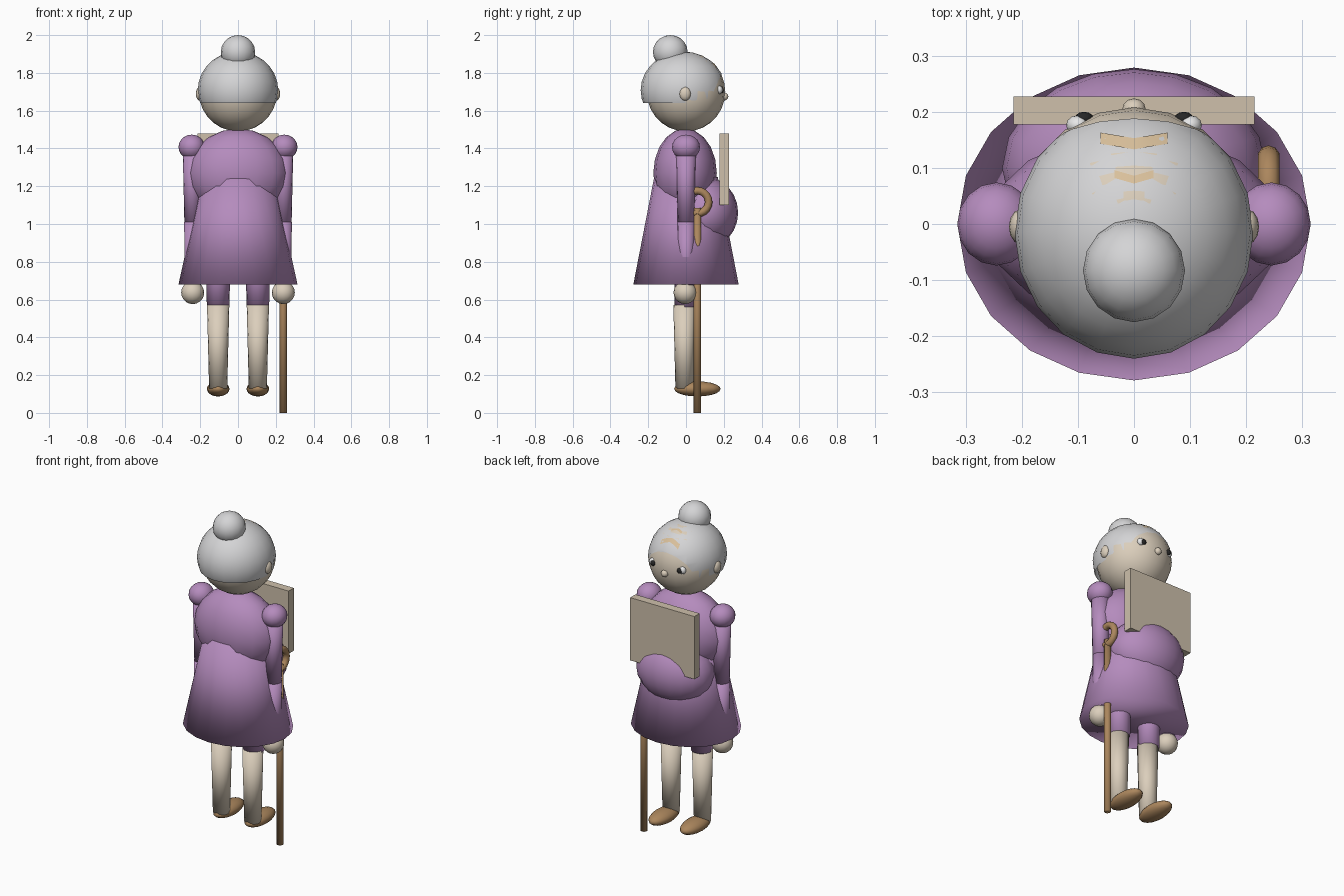
import bpy, bmesh, math
from mathutils import Vector

cube = bpy.data.objects.get("Cube")
if cube:
    bpy.data.objects.remove(cube, do_unlink=True)


def material(name, r, g, b):
    m = bpy.data.materials.new(name)
    m.use_nodes = True
    m.diffuse_color = (r, g, b, 1)
    bsdf = next(n for n in m.node_tree.nodes if n.type == 'BSDF_PRINCIPLED')
    bsdf.inputs["Base Color"].default_value = (r, g, b, 1)
    return m


purple = material("purple_cloth", .46, .26, .51)
skin = material("skin", .71, .62, .50)
paper = material("beige_board", .62, .53, .41)
grey = material("grey_hair", .66, .66, .67)
brown = material("brown_leather", .41, .24, .11)
tan = material("tan_forehead", .70, .53, .33)
white = material("eye_white", .85, .85, .85)
black = material("pupil_black", .02, .02, .02)


def finish(name, bm, mat, smooth=True):
    bmesh.ops.recalc_face_normals(bm, faces=bm.faces)
    me = bpy.data.meshes.new(name)
    for f in bm.faces:
        f.smooth = smooth
    bm.to_mesh(me)
    bm.free()
    me.materials.append(mat)
    ob = bpy.data.objects.new(name, me)
    bpy.context.collection.objects.link(ob)
    return ob


def ball_mesh(center, radii, seg=16, rings=10):
    bm = bmesh.new()
    bmesh.ops.create_uvsphere(bm, u_segments=seg, v_segments=rings, radius=1)
    for v in bm.verts:
        v.co = Vector(c + r * k for c, r, k in zip(center, radii, v.co))
    return bm


def ball(name, center, radii, mat, seg=16, rings=10):
    return finish(name, ball_mesh(center, radii, seg, rings), mat)


def post(name, x, y, z0, z1, r0, r1, mat, seg=16, squash=1.0):
    """Upright tapered cylinder; r0 at the bottom, r1 at the top."""
    bm = bmesh.new()
    bmesh.ops.create_cone(bm, cap_ends=True, segments=seg, radius1=r0,
                          radius2=r1, depth=z1 - z0)
    for v in bm.verts:
        v.co = (x + v.co.x, y + v.co.y * squash, (z0 + z1) / 2 + v.co.z)
    return finish(name, bm, mat)


# Dress
ball("bodice", (0, -.005, 1.27), (.265, .168, .235), purple)
post("skirt", 0, 0, .68, 1.25, .315, .19, purple, 20, .885)
ball("belly", (0, .1, 1.06), (.235, .176, .19), purple, 20, 12)

# Head, bun and nose
ball("head", (0, 0, 1.7), (.208, .208, .21), skin, 20, 14)
ball("hair_bun", (0, -.083, 1.91), (.091, .092, .09), grey)
ball("nose", (0, .204, 1.675), (.021, .02, .021), skin, 12, 8)

# Hair cap trimmed at the nape and along the forehead
hair_c, hair_r = Vector((0, -.015, 1.708)), Vector((.213, .225, .205))
bm = ball_mesh(hair_c, hair_r, 20, 14)
for point, normal in (((0, 0, 1.64), (0, 0, -1)),
                      ((0, .12, 1.64), (0, .16, -.07))):
    bmesh.ops.bisect_plane(bm, geom=bm.verts[:] + bm.edges[:] + bm.faces[:],
                           plane_co=point, plane_no=normal, clear_outer=True)
finish("hair_cap", bm, grey)


# Tan chevrons lying on the hair
def chevron(name, half, y, depth):
    bm = bmesh.new()
    rows = []
    for dy in (0, depth):
        row = []
        for i in range(-2, 3):
            px, py = half * i / 2, y + dy + .005 * abs(i)
            u, v = px / hair_r.x, (py - hair_c.y) / hair_r.y
            pz = hair_c.z + hair_r.z * math.sqrt(1 - u * u - v * v)
            row.append(bm.verts.new((px, py, pz + .001)))
        rows.append(row)
    for i in range(4):
        bm.faces.new((rows[0][i], rows[0][i + 1], rows[1][i + 1], rows[1][i]))
    finish(name, bm, tan)


chevron("forehead_stripe_low", .06, .133, .02)
chevron("forehead_stripe_high", .035, .072, .014)

# Paired parts
for side, s in (("left", 1), ("right", -1)):
    ball(side + "_ear", (s * .203, -.005, 1.69), (.02, .031, .037), skin, 12, 8)
    ball(side + "_eye", (s * .1, .176, 1.71), (.021, .018, .022), white, 12, 8)
    ball(side + "_pupil", (s * .089, .188, 1.708), (.017, .012, .016), black, 12, 8)
    ball(side + "_shoulder", (s * .245, 0, 1.407), (.07, .074, .066), purple)
    post(side + "_upper_arm", s * .24, 0, 1.01, 1.41, .044, .053, purple)
    post(side + "_forearm", s * .24, 0, .65, 1.01, .042, .045, purple)
    ball(side + "_hand", (s * .24, -.005, .637), (.061, .061, .061), skin)
    post(side + "_short_leg", s * .105, 0, .56, .88, .06, .065, purple)
    post(side + "_leg", s * .105, -.008, .13, .57, .048, .059, skin)
    ball(side + "_shoe", (s * .105, .06, .127), (.06, .123, .04), brown)

# Walking cane with a ring handle
cane_x, cane_y = .24, .06
post("cane_shaft", cane_x, cane_y, 0, 1.085, .02, .02, brown, 12)
bpy.ops.mesh.primitive_torus_add(major_radius=.06, minor_radius=.02,
                                 major_segments=20, minor_segments=10,
                                 location=(cane_x, cane_y, 1.116),
                                 rotation=(0, math.pi / 2, 0))
handle = bpy.context.object
handle.name = "cane_handle"
handle.data.materials.append(brown)
bpy.ops.object.shade_smooth()

# Board held in front of the chest
bm = bmesh.new()
bmesh.ops.create_cube(bm, size=1)
for v in bm.verts:
    v.co = (v.co.x * .43, .202 + v.co.y * .05, 1.29 + v.co.z * .38)
finish("board", bm, paper, smooth=False)
